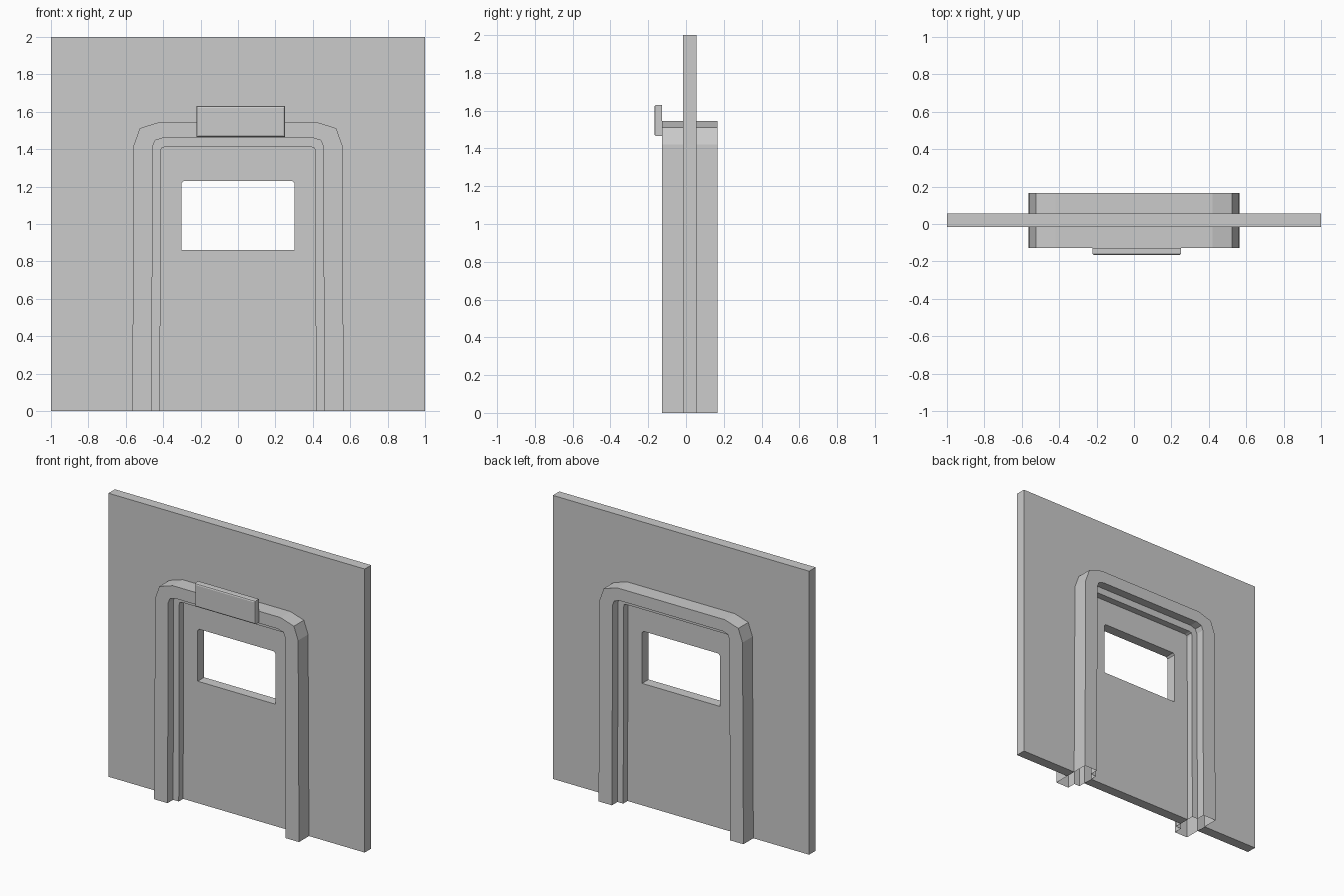
import bpy, bmesh

if "Cube" in bpy.data.objects:
    bpy.data.objects.remove(bpy.data.objects["Cube"])

FRONT, BACK = -0.016, 0.056          # wall faces
F_FRONT, F_BACK = -0.127, 0.167      # door frame faces
L_FRONT, L_BACK = -0.065, 0.105      # inner lip faces


def arch(right):
    """Mirror the right half (bottom to top) into a full arch, right to left."""
    return right + [(-x, z) for x, z in reversed(right)]


outer = arch([(0.565, 0), (0.558, 1.42), (0.525, 1.512), (0.42, 1.545)])
inner = arch([(0.461, 0), (0.456, 1.415), (0.443, 1.447), (0.402, 1.46)])
lip = arch([(0.417, 0), (0.413, 1.39), (0.409, 1.405), (0.395, 1.411)])
window = [(-0.303, 0.86), (0.303, 0.86), (0.303, 1.218), (0.291, 1.23),
          (-0.291, 1.23), (-0.303, 1.218)]


def finish(name, bm, hidden=None):
    """Orient the closed solid, then drop faces buried in neighbouring parts."""
    bmesh.ops.recalc_face_normals(bm, faces=bm.faces)
    if hidden:
        gone = [f for f in bm.faces if hidden(f)]
        bmesh.ops.delete(bm, geom=gone, context='FACES')
    mesh = bpy.data.meshes.new(name)
    bm.to_mesh(mesh)
    bm.free()
    ob = bpy.data.objects.new(name, mesh)
    bpy.context.collection.objects.link(ob)
    return ob


def slab(name, loops, hidden):
    """Fill an outline (with optional holes) and extrude it through the wall."""
    bm = bmesh.new()
    edges = []
    for loop in loops:
        vs = [bm.verts.new((x, FRONT, z)) for x, z in loop]
        edges += [bm.edges.new((vs[i - 1], vs[i])) for i in range(len(vs))]
    bmesh.ops.triangle_fill(bm, edges=edges, use_beauty=True, normal=(0, -1, 0))
    ext = bmesh.ops.extrude_face_region(bm, geom=bm.faces[:], use_keep_orig=True)
    moved = [v for v in ext['geom'] if isinstance(v, bmesh.types.BMVert)]
    bmesh.ops.translate(bm, verts=moved, vec=(0, BACK - FRONT, 0))
    return finish(name, bm, hidden)


def is_rim(f):
    return abs(f.normal.y) < 0.5 and f.calc_center_median().z > 0.001


# Wall around the doorway
slab("wall", [[(-1, 0), (-1, 2), (1, 2), (1, 0)] + outer],
     lambda f: is_rim(f) and abs(f.calc_center_median().x) < 0.9
     and f.calc_center_median().z < 1.9)

# Door panel with window opening
slab("door_panel", [lip, window],
     lambda f: is_rim(f) and (abs(f.calc_center_median().x) > 0.35
                              or f.calc_center_median().z > 1.3))

# Stepped door frame: cross-section swept along the arch, hollow at the feet
section = [(outer, BACK), (outer, F_BACK), (inner, F_BACK), (inner, L_BACK),
           (lip, L_BACK), (lip, BACK), (lip, FRONT), (lip, L_FRONT),
           (inner, L_FRONT), (inner, F_FRONT), (outer, F_FRONT), (outer, FRONT)]
bm = bmesh.new()
rows = [[bm.verts.new((x, y, z)) for x, z in path] for path, y in section]
for a, b in zip(rows, rows[1:] + rows[:1]):
    for i in range(len(outer) - 1):
        bm.faces.new((a[i], a[i + 1], b[i + 1], b[i]))
bm.faces.new([r[0] for r in rows])
bm.faces.new([r[-1] for r in rows])
finish("door_frame", bm,
       lambda f: len(f.verts) > 4
       or all(FRONT - 0.001 < v.co.y < BACK + 0.001 for v in f.verts))

# Sign plate above the door, softened front edges
bm = bmesh.new()
bmesh.ops.create_cube(bm, size=1)
bmesh.ops.scale(bm, vec=(0.474, 0.04, 0.166), verts=bm.verts)
bmesh.ops.translate(bm, vec=(0.015, -0.147, 1.548), verts=bm.verts)
rim = [e for e in bm.edges if all(v.co.y < -0.15 for v in e.verts)]
bmesh.ops.bevel(bm, geom=rim, offset=0.011, segments=2, profile=0.5, affect='EDGES')
finish("sign_plate", bm)
